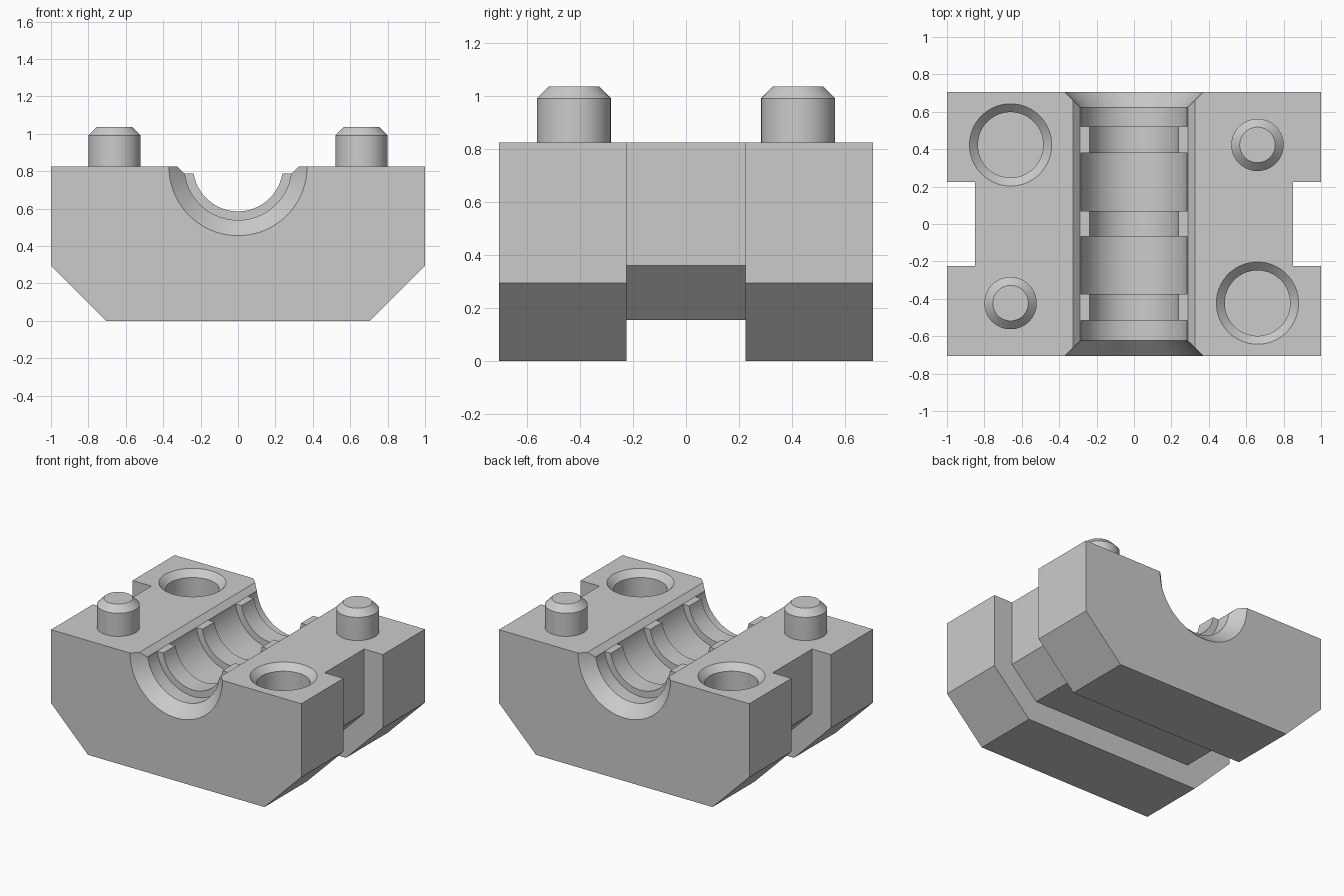
import bpy, bmesh, math
from mathutils import Matrix

if "Cube" in bpy.data.objects:
    bpy.data.objects.remove(bpy.data.objects["Cube"], do_unlink=True)

TOP = 0.825      # top surface height, also the bore axis
DEPTH = 0.705    # half depth of the block

grey = bpy.data.materials.new("light grey")
grey.use_nodes = True
grey.diffuse_color = (0.6, 0.6, 0.6, 1)
grey.node_tree.nodes["Principled BSDF"].inputs["Base Color"].default_value = (0.6, 0.6, 0.6, 1)


def make_object(name, bm):
    bmesh.ops.recalc_face_normals(bm, faces=bm.faces)
    mesh = bpy.data.meshes.new(name)
    bm.to_mesh(mesh)
    bm.free()
    mesh.materials.append(grey)
    obj = bpy.data.objects.new(name, mesh)
    bpy.context.collection.objects.link(obj)
    return obj


def prism(name, outline, half):
    """Extrude an (x, z) outline along y from -half to half."""
    bm = bmesh.new()
    face = bm.faces.new([bm.verts.new((x, -half, z)) for x, z in outline])
    extruded = bmesh.ops.extrude_face_region(bm, geom=[face])["geom"]
    verts = [v for v in extruded if isinstance(v, bmesh.types.BMVert)]
    bmesh.ops.translate(bm, verts=verts, vec=(0, 2 * half, 0))
    return make_object(name, bm)


def lathe(name, profile, matrix, sides=64):
    """Spin (radius, height) points into a closed solid, then place it."""
    bm = bmesh.new()
    rings = []
    for r, h in profile:
        angles = [2 * math.pi * (i + 0.5) / sides for i in range(sides)]
        rings.append([bm.verts.new((r * math.cos(a), r * math.sin(a), h)) for a in angles])
    for low, high in zip(rings, rings[1:]):
        for i in range(sides):
            j = (i + 1) % sides
            bm.faces.new((low[i], low[j], high[j], high[i]))
    bm.faces.new(rings[0])
    bm.faces.new(rings[-1])
    bm.transform(matrix)
    return make_object(name, bm)


def select_only(obj):
    bpy.ops.object.select_all(action="DESELECT")
    obj.select_set(True)
    bpy.context.view_layer.objects.active = obj


def cut(target, cutter):
    cutter.hide_render = True
    mod = target.modifiers.new("cut", "BOOLEAN")
    mod.operation = "DIFFERENCE"
    mod.solver = "EXACT"
    mod.object = cutter
    select_only(target)
    bpy.ops.object.modifier_apply(modifier=mod.name)
    bpy.data.objects.remove(cutter, do_unlink=True)


def mirrored(half):
    """Complete a right-hand outline with its mirror image."""
    return half + [(-x, z) for x, z in reversed(half)]


# Block with chamfered lower corners
block = prism("block", mirrored([(0.705, 0), (1, 0.295), (1, TOP)]), DEPTH)

# Strap groove around the sides and underside
inner = mirrored([(0.645, 0.155), (0.85, 0.36), (0.85, 1)])
groove = inner[:3] + [(1.2, 1), (1.2, -0.2), (-1.2, -0.2), (-1.2, 1)] + inner[3:]
cut(block, prism("groove_cutter", groove, 0.225))

# Bore with three clamping ridges and flared mouths
wide, narrow = 0.287, 0.24
bore = [(0.4, -0.735), (wide, -0.622)]
for start, end in ((-0.515, -0.375), (-0.067, 0.07), (0.38, 0.52)):
    bore += [(wide, start), (narrow, start), (narrow, end), (wide, end)]
bore += [(wide, 0.622), (0.4, 0.735)]
along_y = Matrix.Translation((0, 0, TOP)) @ Matrix.Rotation(-math.pi / 2, 4, "X")
cut(block, lathe("bore_cutter", bore, along_y))

# Bevelled channel that lowers the ridge ends
channel = mirrored([(0.288, 0.788), (0.325, TOP), (0.375, 0.875)])
cut(block, prism("channel_cutter", channel, 0.8))

# Countersunk sockets
socket = [(0.175, -0.27), (0.175, -0.045), (0.24, 0.02)]
for side in (1, -1):
    place = Matrix.Translation((0.66 * side, -0.423 * side, TOP))
    cut(block, lathe("socket_cutter", socket, place, 48))
parts = [block]

# Chamfered locating pins
pin = [(0.14, -0.01), (0.14, 0.167), (0.095, 0.212)]
for side, name in ((1, "left_pin"), (-1, "right_pin")):
    place = Matrix.Translation((0.66 * side, 0.423 * side, TOP))
    parts.append(lathe(name, pin, place, 48))

for part in parts:
    select_only(part)
    bpy.ops.object.shade_smooth_by_angle(angle=math.radians(30))
